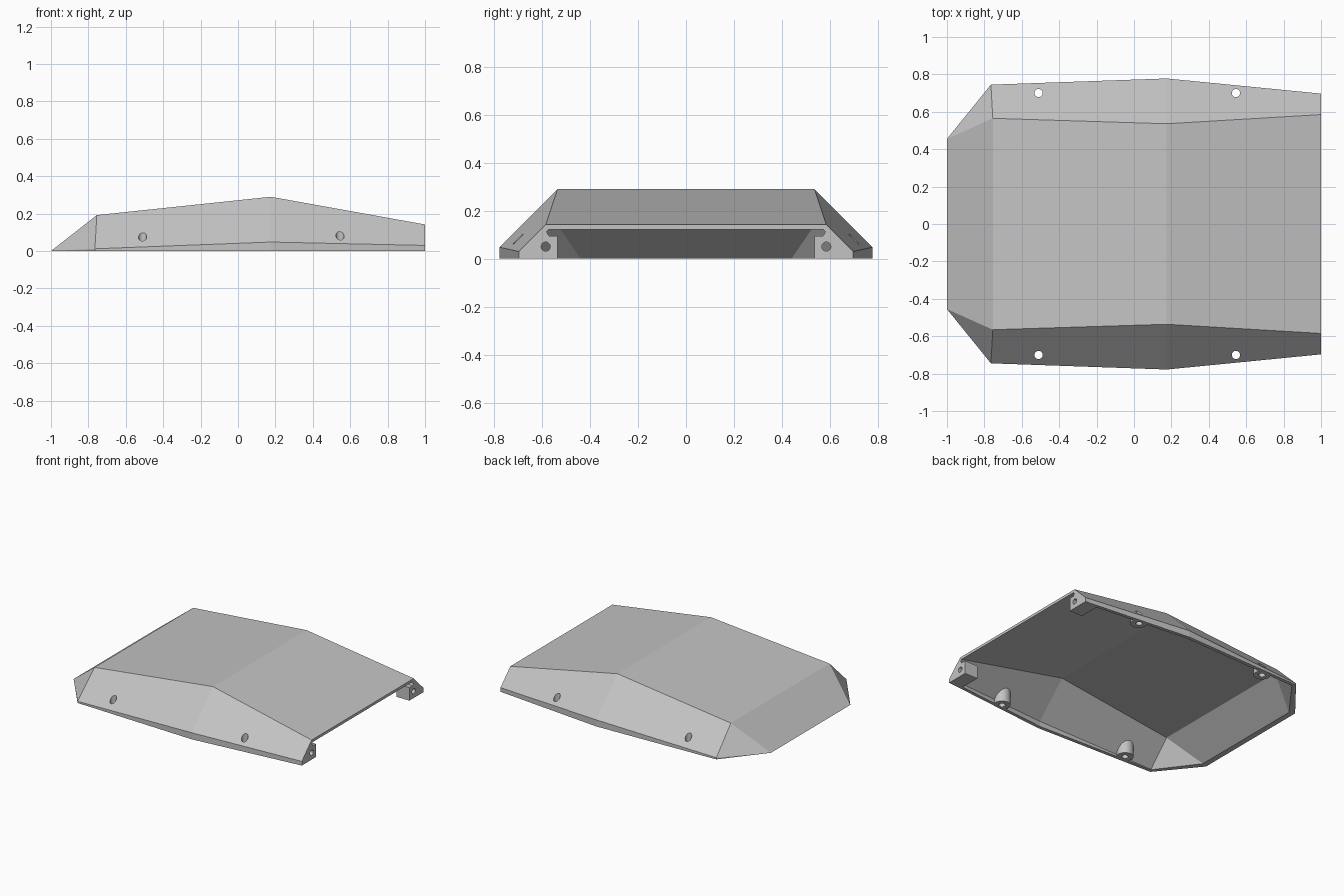
import bpy, bmesh
from mathutils import Matrix

cube = bpy.data.objects.get("Cube")
if cube:
    bpy.data.objects.remove(cube, do_unlink=True)

grey = bpy.data.materials.new("light grey")
grey.use_nodes = True
color = (0.55, 0.55, 0.55, 1)
grey.diffuse_color = color
grey.node_tree.nodes["Principled BSDF"].inputs["Base Color"].default_value = color


def make_object(name, bm):
    bmesh.ops.recalc_face_normals(bm, faces=bm.faces)
    mesh = bpy.data.meshes.new(name)
    bm.to_mesh(mesh)
    bm.free()
    mesh.materials.append(grey)
    obj = bpy.data.objects.new(name, mesh)
    bpy.context.scene.collection.objects.link(obj)
    return obj


def hull(name, points):
    """Convex solid through half-profile points mirrored across y."""
    bm = bmesh.new()
    for x, y, z in points:
        for side in (-1, 1):
            bm.verts.new((x, side * y, z))
    result = bmesh.ops.convex_hull(bm, input=bm.verts)
    loose = {v for v in result["geom_interior"] if isinstance(v, bmesh.types.BMVert)}
    bmesh.ops.delete(bm, geom=list(loose), context="VERTS")
    bmesh.ops.dissolve_limit(bm, angle_limit=0.01, verts=bm.verts, edges=bm.edges)
    return make_object(name, bm)


def cylinder(name, radius, depth, matrix):
    bm = bmesh.new()
    bmesh.ops.create_cone(bm, cap_ends=True, segments=32, radius1=radius,
                          radius2=radius, depth=depth, matrix=matrix)
    return make_object(name, bm)


def combine(obj, other, operation):
    """Apply a boolean and keep the result as the object's mesh."""
    mod = obj.modifiers.new("cut", "BOOLEAN")
    mod.operation, mod.solver, mod.object = operation, "EXACT", other
    graph = bpy.context.evaluated_depsgraph_get()
    mesh = bpy.data.meshes.new_from_object(obj.evaluated_get(graph))
    obj.modifiers.clear()
    obj.data = mesh


def smooth(obj):
    bpy.ops.object.select_all(action="DESELECT")
    obj.select_set(True)
    bpy.context.view_layer.objects.active = obj
    bpy.ops.object.shade_smooth_by_angle(angle=0.5)


# Faceted outer body: nose edge, then ridge, knee and base of each section
outer_points = [
    (-1, 0.455, 0),
    (-0.755, 0.565, 0.192), (-0.765, 0.745, 0.012), (-0.765, 0.745, 0),
    (0.175, 0.536, 0.29), (0.175, 0.778, 0.048), (0.175, 0.778, 0),
    (1, 0.585, 0.142), (1, 0.697, 0.03), (1, 0.697, 0),
]
# Hollow interior, open below and at the rear end
inner_points = [
    (-0.96, 0.44, 0), (-0.96, 0.44, -0.02),
    (-0.745, 0.555, 0.168), (-0.75, 0.72, 0.003), (-0.75, 0.72, -0.02),
    (0.175, 0.526, 0.265), (0.175, 0.753, 0.038), (0.175, 0.753, -0.02),
    (1.02, 0.572, 0.119), (1.02, 0.672, 0.02), (1.02, 0.672, -0.02),
]
shell = hull("shell", outer_points)
cavity = hull("cavity_cutter", inner_points)
limit = hull("boss_limit", [(x * 0.996, y * 0.996, z * 0.985) for x, y, z in outer_points])
combine(shell, cavity, "DIFFERENCE")
helpers = [cavity, limit]

# Screw bosses with vertical holes through the sloping sides
for side, side_name in ((-1, "front"), (1, "back")):
    for x, end in ((-0.51, "nose"), (0.545, "rear")):
        spot = Matrix.Translation((x, side * 0.70, 0.1))
        hole = cylinder("hole_cutter", 0.022, 0.6, spot)
        boss = cylinder(f"{side_name}_{end}_boss", 0.056, 0.2, spot)
        combine(boss, limit, "INTERSECT")
        combine(boss, hole, "DIFFERENCE")
        combine(shell, hole, "DIFFERENCE")
        smooth(boss)
        helpers.append(hole)

# Rear mounting brackets with lengthwise holes
bracket_profile = [(0.535, 0), (0.535, 0.095), (0.572, 0.095),
                   (0.588, 0.125), (0.685, 0.03), (0.685, 0)]
for side, side_name in ((-1, "front"), (1, "back")):
    bm = bmesh.new()
    face = bm.faces.new([bm.verts.new((0.895, side * y, z)) for y, z in bracket_profile])
    moved = bmesh.ops.extrude_face_region(bm, geom=[face])["geom"]
    bmesh.ops.translate(bm, vec=(0.105, 0, 0),
                        verts=[v for v in moved if isinstance(v, bmesh.types.BMVert)])
    if face.is_valid and len(bm.faces) < len(bracket_profile) + 2:
        bm.faces.new([v for v in bm.verts if v.co.x < 0.9])
    bracket = make_object(f"{side_name}_bracket", bm)
    turn = Matrix.Translation((0.95, side * 0.585, 0.05)) @ Matrix.Rotation(1.5708, 4, "Y")
    hole = cylinder("hole_cutter", 0.019, 0.4, turn)
    combine(bracket, hole, "DIFFERENCE")
    smooth(bracket)
    helpers.append(hole)

for helper in helpers:
    bpy.data.objects.remove(helper, do_unlink=True)
smooth(shell)
for poly in shell.data.polygons:
    poly.use_smooth = False
